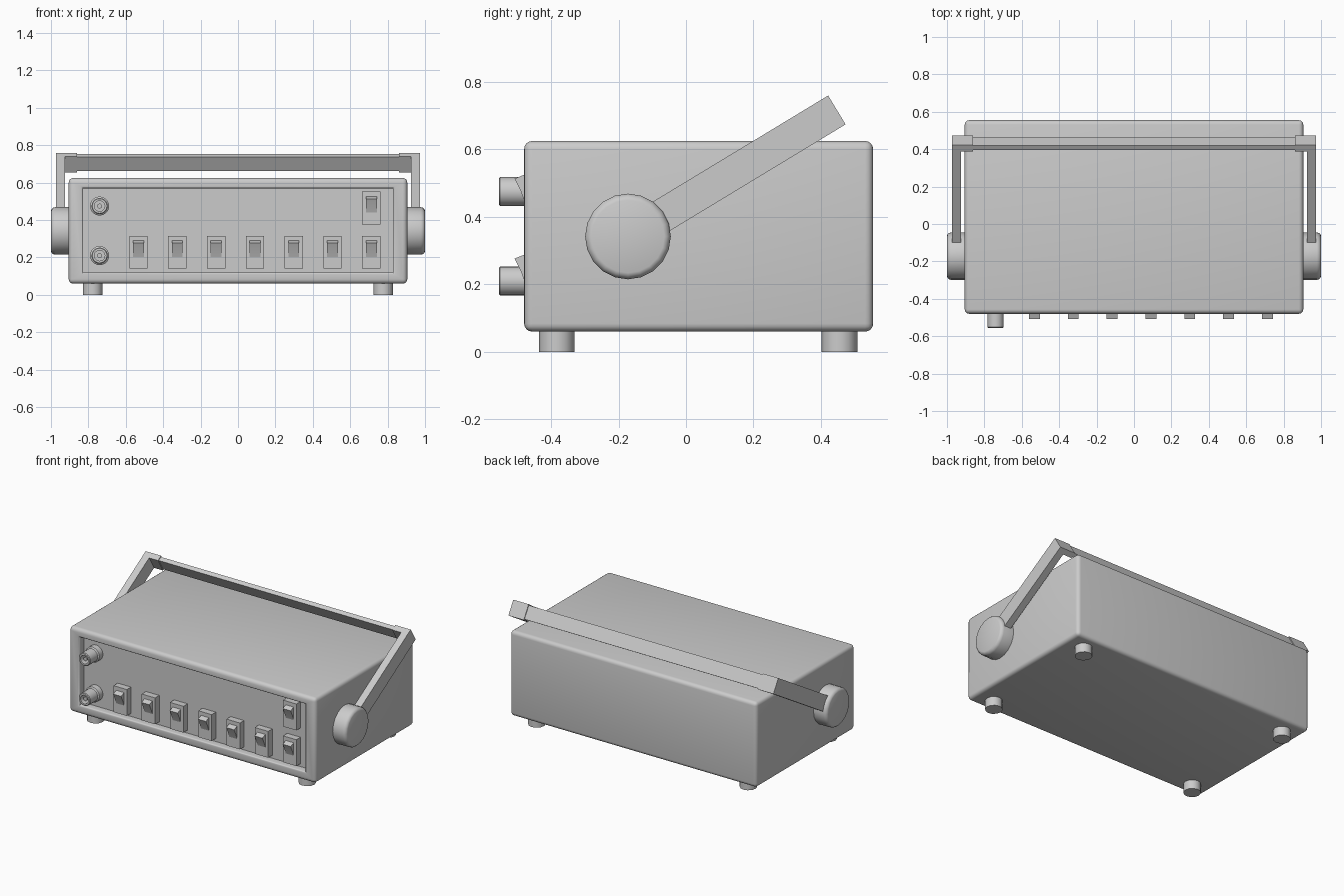
import bpy, bmesh, math
from mathutils import Matrix, Vector

if "Cube" in bpy.data.objects:
    bpy.data.objects.remove(bpy.data.objects["Cube"])


def finish(name, bm, angle=35):
    bmesh.ops.recalc_face_normals(bm, faces=bm.faces)
    mesh = bpy.data.meshes.new(name)
    bm.to_mesh(mesh)
    bm.free()
    ob = bpy.data.objects.new(name, mesh)
    bpy.context.collection.objects.link(ob)
    bpy.ops.object.select_all(action='DESELECT')
    ob.select_set(True)
    bpy.context.view_layer.objects.active = ob
    bpy.ops.object.shade_smooth_by_angle(angle=math.radians(angle))
    return ob


def box_bm(lo, hi):
    bm = bmesh.new()
    lo, hi = Vector(lo), Vector(hi)
    m = Matrix.Translation((lo + hi) / 2) @ Matrix.Diagonal((*(hi - lo), 1))
    bmesh.ops.create_cube(bm, size=1, matrix=m)
    return bm


def lathe(name, profile, matrix, sides):
    """Revolve (radius, height) points about z, then place with matrix."""
    bm = bmesh.new()
    vs = [bm.verts.new((r, 0, h)) for r, h in profile]
    es = [bm.edges.new(p) for p in zip(vs, vs[1:])]
    bmesh.ops.spin(bm, geom=vs + es, cent=(0, 0, 0), axis=(0, 0, 1),
                   angle=2 * math.pi, steps=sides)
    bmesh.ops.remove_doubles(bm, verts=bm.verts, dist=1e-5)
    bm.transform(matrix)
    return finish(name, bm)


# Case: rounded box with a recessed front panel
FRONT, PANEL = -0.48, -0.432
bm = box_bm((-0.905, FRONT, 0.06), (0.905, 0.555, 0.625))
outer = list(bm.edges)
front = min(bm.faces, key=lambda f: f.calc_center_median().y)
bmesh.ops.inset_region(bm, faces=[front], thickness=0.05)
for v in front.verts:
    v.co.x = math.copysign(0.828, v.co.x)
    v.co.z = 0.57 if v.co.z > 0.3 else 0.12
rim = list(front.edges)
ext = bmesh.ops.extrude_discrete_faces(bm, faces=[front])
for v in ext['faces'][0].verts:
    v.co.y = PANEL
bmesh.ops.remove_doubles(bm, verts=bm.verts, dist=1e-5)
outer = [e for e in bm.edges if len(e.link_faces) == 2
         and all(abs(abs(v.co.x) - 0.905) < 1e-4 for v in e.verts)]
rim = [e for e in bm.edges
       if all(abs(abs(v.co.x) - 0.828) < 1e-4 and abs(v.co.y - FRONT) < 1e-4 for v in e.verts)]
bmesh.ops.bevel(bm, geom=outer, offset=0.024, segments=4, profile=0.5, affect='EDGES')
bmesh.ops.bevel(bm, geom=[e for e in rim if e.is_valid], offset=0.011,
                segments=3, profile=0.5, affect='EDGES')
finish("case", bm)

# Rocker switches: seven along the bottom, one above on the right
spots = [(-0.532 + i * 0.2075, 0.2275) for i in range(7)] + [(0.713, 0.4645)]
rocker = [(-0.45, 0.062), (-0.476, 0.062), (-0.508, 0.049),
          (-0.49, 0.012), (-0.476, -0.024), (-0.45, -0.024)]
for x, z in spots:
    finish("switch_bezel", box_bm((x - 0.049, -0.476, z - 0.0875),
                                  (x + 0.049, PANEL + 0.002, z + 0.0875)))
    bm = bmesh.new()
    f = bm.faces.new([bm.verts.new((x - 0.029, y, z + h)) for y, h in rocker])
    new = bmesh.ops.extrude_face_region(bm, geom=[f])['geom']
    bmesh.ops.translate(bm, vec=(0.058, 0, 0),
                        verts=[g for g in new if isinstance(g, bmesh.types.BMVert)])
    finish("switch_rocker", bm, 20)

# Coaxial sockets with flange, barrel, bore and centre pin
socket = [(0, 0), (0.051, 0), (0.051, 0.038), (0.043, 0.044), (0.043, 0.119),
          (0.039, 0.123), (0.028, 0.123), (0.028, 0.07), (0.013, 0.07),
          (0.013, 0.112), (0, 0.112)]
for z in (0.21, 0.475):
    lathe("signal_socket", socket, Matrix.Translation((-0.74, PANEL, z))
          @ Matrix.Rotation(math.pi / 2, 4, 'X'), 20)

# Feet
for x in (-0.777, 0.777):
    for y in (-0.383, 0.455):
        lathe("foot", [(0, 0), (0.053, 0), (0.053, 0.065), (0, 0.065)],
              Matrix.Translation((x, y, 0)), 12)

# Carrying handle: built along +y from the pivot, then tilted upward
tilt = Matrix.Translation((0, -0.172, 0.342)) @ Matrix.Rotation(math.radians(31.2), 4, 'X')
LENGTH, HALF = 0.724, 0.05


def handle_part(name, lo, hi):
    bm = box_bm(lo, hi)
    bm.transform(tilt)
    finish(name, bm)


hub = [(0, 0), (0.127, 0), (0.127, 0.075), (0.124, 0.086), (0.116, 0.094), (0.108, 0.097), (0, 0.097)]
for s in (-1, 1):
    lathe("pivot_hub", hub, Matrix.Translation((s * 0.903, -0.172, 0.342))
          @ Matrix.Rotation(s * math.pi / 2, 4, 'Y'), 20)
    xs = sorted((s * 0.925, s * 0.973))
    handle_part("handle_arm", (xs[0], 0, -HALF), (xs[1], LENGTH, HALF))
    xs = sorted((s * 0.86, s * 0.926))
    handle_part("handle_corner", (xs[0], LENGTH - 0.038, -HALF), (xs[1], LENGTH, HALF))
handle_part("handle_grip", (-0.87, LENGTH - 0.033, -HALF + 0.006),
            (0.87, LENGTH - 0.005, HALF - 0.006))
